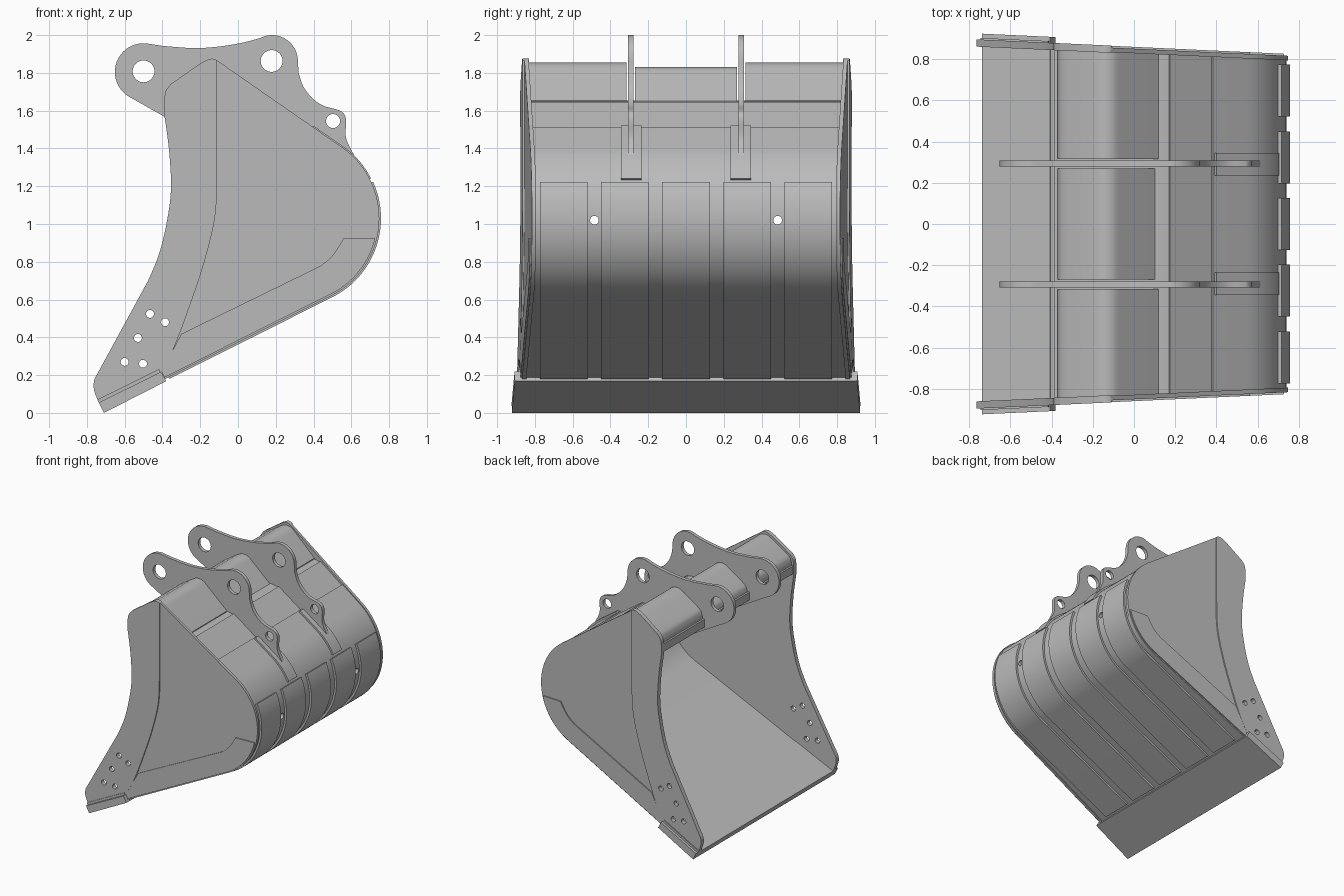
import bpy, bmesh, math
from mathutils import Vector, Matrix

cube = bpy.data.objects.get("Cube")
if cube:
    bpy.data.objects.remove(cube, do_unlink=True)

steel = bpy.data.materials.new("grey_steel")
steel.use_nodes = True
grey = (0.5, 0.5, 0.5, 1)
steel.diffuse_color = grey
steel.node_tree.nodes["Principled BSDF"].inputs["Base Color"].default_value = grey

TAPER = 0.046            # the bucket narrows towards its heel
HEEL = (0.29, 1.03)      # centre of the heel curve
LOW, HIGH = -63.4, 55.2  # angles where the curve meets the straight plates


def add_object(name, bm):
    mesh = bpy.data.meshes.new(name)
    bmesh.ops.recalc_face_normals(bm, faces=bm.faces)
    bm.to_mesh(mesh)
    bm.free()
    mesh.materials.append(steel)
    obj = bpy.data.objects.new(name, mesh)
    bpy.context.collection.objects.link(obj)
    return obj


def prism(name, pts, y0, y1, k0=0.0, k1=0.0):
    """Extrude an x-z outline between y0 - k0*x and y1 - k1*x."""
    bm = bmesh.new()
    a = [bm.verts.new((x, y0 - k0 * x, z)) for x, z in pts]
    b = [bm.verts.new((x, y1 - k1 * x, z)) for x, z in pts]
    bm.faces.new(a)
    bm.faces.new(b[::-1])
    for i in range(len(pts)):
        j = (i + 1) % len(pts)
        bm.faces.new((a[i], b[i], b[j], a[j]))
    return add_object(name, bm)


def arc(c, r, start, end, n=20):
    angles = [math.radians(start + (end - start) * i / n) for i in range(n + 1)]
    return [(c[0] + r * math.cos(t), c[1] + r * math.sin(t)) for t in angles]


def on_tangent(r, angle, length):
    """Point on the straight run leaving the heel curve."""
    t = math.radians(angle)
    return (HEEL[0] + r * math.cos(t) - length * math.sin(t),
            HEEL[1] + r * math.sin(t) + length * math.cos(t))


def band(r, low=0.0, high=0.0, start=LOW, end=HIGH):
    pts = arc(HEEL, r, start, end, 32)
    if low:
        pts.insert(0, on_tangent(r, LOW, -low))
    if high:
        pts.append(on_tangent(r, HIGH, high))
    return pts


def strip(outer, inner, **kw):
    return band(outer, **kw) + band(inner, **kw)[::-1]


def spline(pts, n=6):
    """Smooth curve through the points."""
    p = [Vector(q) for q in [pts[0]] + pts + [pts[-1]]]
    out = []
    for a, b, c, d in zip(p, p[1:], p[2:], p[3:]):
        for i in range(n):
            t = i / n
            out.append(tuple(0.5 * (2 * b + (c - a) * t + (2 * a - 5 * b + 4 * c - d) * t ** 2
                                    + (3 * b - a - 3 * c + d) * t ** 3)))
    return out + [pts[-1]]


def drill(obj, centre, radius, axis):
    """Bore a round hole along the x or y axis."""
    bm = bmesh.new()
    turn = Matrix.Rotation(math.pi / 2, 4, "Y" if axis == "X" else "X")
    bmesh.ops.create_cone(bm, cap_ends=True, segments=24, radius1=radius, radius2=radius,
                          depth=0.3, matrix=Matrix.Translation(centre) @ turn)
    cutter = add_object("hole_cutter", bm)
    cutter.hide_render = True
    mod = obj.modifiers.new("hole", "BOOLEAN")
    mod.operation = "DIFFERENCE"
    mod.solver = "EXACT"
    mod.object = cutter
    bpy.context.view_layer.objects.active = obj
    bpy.ops.object.modifier_apply(modifier=mod.name)
    bpy.data.objects.remove(cutter, do_unlink=True)


# Curved shell with two drain holes
shell = prism("shell", strip(0.45, 0.42, low=0.99, high=0.2), -0.835, 0.835, -TAPER, TAPER)
for s in (1, -1):
    drill(shell, (0.7, s * 0.485, 1.02), 0.023, "X")

# Flat upper back plate and the base of the top beam
prism("upper_back_plate", [on_tangent(r, HIGH, d) for r, d in
      ((0.44, 0.19), (0.44, 0.445), (0.41, 0.445), (0.41, 0.19))], -0.835, 0.835, -TAPER, TAPER)
prism("beam_base", [(-0.385, 1.59), (-0.385, 1.655), (0.11, 1.65), (0.185, 1.635), (0.18, 1.6)],
      -0.835, 0.835, -TAPER, TAPER)

# Rounded covers of the top beam, the middle one slightly lower
cover = ([(-0.37, 1.62)] + spline([(-0.37, 1.68), (-0.355, 1.72), (-0.32, 1.75)], 4)
         + spline([(-0.2, 1.83), (-0.15, 1.853), (-0.1, 1.845), (-0.06, 1.815)], 4)
         + [(0.12, 1.655), (0.12, 1.62)])
prism("middle_beam_cover", [(x, z - 0.022 if z > 1.64 else z) for x, z in cover], -0.27, 0.27)
for s, side in ((1, "left"), (-1, "right")):
    prism(side + "_beam_cover", cover, s * 0.315, s * 0.832, 0, s * TAPER)

# Cutting edge
prism("cutting_edge", [(-0.71, 0), (-0.38, 0.168), (-0.408, 0.218), (-0.737, 0.054)],
      -0.889, 0.889, -TAPER, TAPER)

# Side plates: rear sheet, thicker front cheek, heel guard
seam = [(-0.11, 1.866)] + spline([(-0.11, 1.3), (-0.12, 1.05), (-0.175, 0.81),
                                  (-0.254, 0.57), (-0.333, 0.36), (-0.405, 0.219)])
front_edge = (spline([(-0.737, 0.054), (-0.762, 0.12), (-0.762, 0.17), (-0.746, 0.205)], 4)
              + spline([(-0.476, 0.7), (-0.42, 0.836), (-0.38, 0.995), (-0.355, 1.18),
                        (-0.365, 1.39), (-0.39, 1.577)])
              + spline([(-0.39, 1.66), (-0.382, 1.705), (-0.355, 1.742)], 4)
              + spline([(-0.2, 1.85), (-0.15, 1.874), (-0.12, 1.872)], 4))
guard = ([(-0.405, 0.219), (-0.3, 0.418)]
         + spline([(0.43, 0.775), (0.48, 0.812), (0.52, 0.86), (0.56, 0.926)], 4)
         + band(0.449, low=0.985, end=-13.4)[::-1])
bolts = [(-0.466, 0.524), (-0.386, 0.48), (-0.53, 0.397), (-0.6, 0.27), (-0.503, 0.26)]
for s, side in ((1, "left"), (-1, "right")):
    k = s * TAPER
    prism(side + "_side_sheet", band(0.458, low=0.985, high=0.805) + seam,
          s * 0.828, s * 0.85, k, k)
    cheek = prism(side + "_front_cheek", seam + front_edge, s * 0.825, s * 0.86, k, k)
    for x, z in bolts:
        drill(cheek, (x, s * 0.87, z), 0.021, "Y")
    prism(side + "_heel_guard", guard, s * 0.848, s * 0.859, k, k)
    # Bevelled weld between cheek and cutting edge
    prism(side + "_edge_weld", [(-0.735, 0.05), (-0.41, 0.213), (-0.418, 0.232), (-0.745, 0.07)],
          s * 0.85, s * 0.868, k, k)

# Wear strips round the heel
for i in range(5):
    y = (i - 2) * 0.3235
    prism("wear_strip", strip(0.467, 0.445, low=0.965, end=24.5), y - 0.126, y + 0.126)

# Mounting ears with pin holes, and the pads they stand on
ear = ([(-0.26, 1.495)] + arc((-0.5, 1.805), 0.152, 240, 77)
       + spline([(-0.4, 1.943), (-0.228, 1.931), (-0.08, 1.942), (0.037, 1.963), (0.116, 1.984)])
       + arc((0.18, 1.863), 0.137, 105, 0)
       + spline([(0.321, 1.80), (0.345, 1.73), (0.39, 1.67), (0.45, 1.627), (0.52, 1.607),
                 (0.555, 1.59), (0.572, 1.55), (0.572, 1.455), (0.614, 1.365)])
       + [(0.55, 1.37), (0.17, 1.61), (-0.2, 1.61)])
for s, side in ((1, "left"), (-1, "right")):
    plate = prism(side + "_ear", ear, s * 0.278, s * 0.307)
    for x, z, r in ((-0.5, 1.808, 0.058), (0.178, 1.863, 0.058), (0.503, 1.545, 0.037)):
        drill(plate, (x, s * 0.29, z), r, "Y")
    prism(side + "_ear_pad", strip(0.465, 0.44, high=0.19, start=27), s * 0.235, s * 0.345)

# Smooth the curves, keep plate edges sharp
for obj in bpy.context.scene.objects:
    obj.select_set(obj.type == "MESH")
bpy.context.view_layer.objects.active = shell
bpy.ops.object.shade_smooth_by_angle(angle=math.radians(30))
